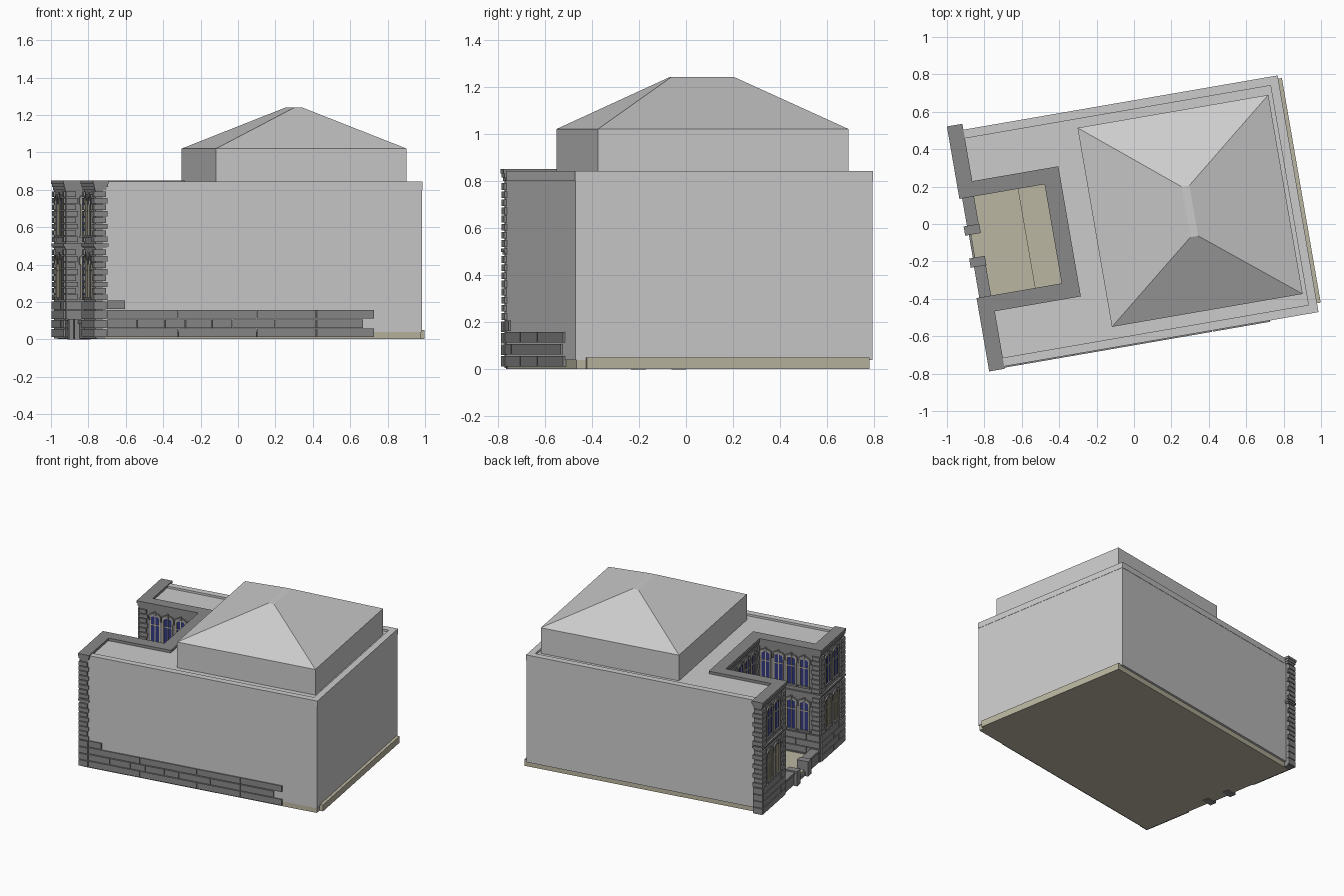
import bpy, bmesh, math
from mathutils import Matrix, Vector

if "Cube" in bpy.data.objects:
    bpy.data.objects.remove(bpy.data.objects["Cube"])

ROT = Matrix.Rotation(math.radians(9.8), 4, 'Z')   # whole building is turned on its plot


def material(name, rgb):
    m = bpy.data.materials.new(name)
    m.diffuse_color = (*rgb, 1)
    m.use_nodes = True
    m.node_tree.nodes["Principled BSDF"].inputs["Base Color"].default_value = m.diffuse_color
    return m


STONE = material("dark_stone", (0.25, 0.25, 0.25))
TAN = material("tan_trim", (0.50, 0.47, 0.36))
GLASS = material("blue_glass", (0.03, 0.04, 0.22))
PANEL = material("olive_panel", (0.22, 0.21, 0.15))


def finish(name, bm, mat=None):
    bmesh.ops.recalc_face_normals(bm, faces=bm.faces)
    bm.transform(ROT)
    me = bpy.data.meshes.new(name)
    bm.to_mesh(me)
    bm.free()
    if mat:
        me.materials.append(mat)
    ob = bpy.data.objects.new(name, me)
    bpy.context.collection.objects.link(ob)


def loft(bm, rings):
    vs = [[bm.verts.new(p) for p in r] for r in rings]
    n = len(vs[0])
    bm.faces.new(vs[0][::-1])
    bm.faces.new(vs[-1])
    for a, b in zip(vs, vs[1:]):
        for i in range(n):
            j = (i + 1) % n
            bm.faces.new((a[i], a[j], b[j], b[i]))


def rect(u0, u1, v0, v1):
    return [(u0, v0), (u1, v0), (u1, v1), (u0, v1)]


def prism(bm, pts, z0, z1):
    loft(bm, [[(u, v, z) for u, v in pts] for z in (z0, z1)])


def box(bm, u0, u1, v0, v1, z0, z1):
    prism(bm, rect(u0, u1, v0, v1), z0, z1)


def shrink(pts, d):
    """Inset a counter-clockwise right-angled outline."""
    out = []
    for i, p in enumerate(pts):
        p = Vector(p)
        a = (p - Vector(pts[i - 1])).normalized()
        b = (Vector(pts[(i + 1) % len(pts)]) - p).normalized()
        out.append(tuple(p + d * Vector((-a.y - b.y, a.x + b.x))))
    return out


class Wall:
    """Draws in wall space: s along the wall, z up, d outward."""
    def __init__(self, p0, p1, n):
        self.p, self.n = Vector(p0), Vector(n)
        self.len = (Vector(p1) - self.p).length
        self.a = (Vector(p1) - self.p).normalized()

    def plate(self, bm, pts, d0, d1):
        ring = lambda d: [(*(self.p + self.a * s + self.n * d), z) for s, z in pts]
        loft(bm, [ring(d0), ring(d1)])

    def block(self, bm, s0, s1, z0, z1, d):
        self.plate(bm, rect(s0, s1, z0, z1), -0.004, d)


# ground slab
bm = bmesh.new()
box(bm, -0.87, 0.885, -0.625, 0.634, 0.002, 0.045)
box(bm, 0.80, 0.912, -0.584, 0.634, 0.002, 0.05)
finish("ground_slab", bm, TAN)

# main body with front court notch, and roof parapet
bm = bmesh.new()
prism(bm, [(-0.84, -0.63), (0.89, -0.63), (0.89, 0.65), (-0.84, 0.65),
           (-0.84, 0.35), (-0.37, 0.35), (-0.37, -0.31), (-0.84, -0.31)], 0.04, 0.828)
finish("main_body", bm)
bm = bmesh.new()
box(bm, -0.82, 0.892, -0.632, -0.585, 0.80, 0.843)
box(bm, -0.82, 0.892, 0.605, 0.652, 0.80, 0.843)
box(bm, 0.845, 0.892, -0.585, 0.605, 0.80, 0.843)
finish("parapet", bm)

# raised roof pavilion
bm = bmesh.new()
base, top = rect(-0.21, 0.825, -0.522, 0.558), rect(0.285, 0.327, -0.121, 0.153)
loft(bm, [[(u, v, z) for u, v in r] for r, z in ((base, 0.81), (base, 1.02), (top, 1.24))])
finish("hipped_roof", bm)

# stone shell around the front court, with cornice and string course
shell = [(-0.897, -0.645), (-0.813, -0.645), (-0.813, -0.333), (-0.346, -0.333),
         (-0.346, 0.373), (-0.813, 0.373), (-0.813, 0.684), (-0.897, 0.684),
         (-0.897, 0.291), (-0.435, 0.291), (-0.435, -0.247), (-0.897, -0.247)]
bm = bmesh.new()
prism(bm, shrink(shell, 0.015), 0.005, 0.835)
finish("court_walls", bm, STONE)
bm = bmesh.new()
for inset, z0, z1 in ((0.009, 0.80, 0.815), (0.004, 0.815, 0.832), (0, 0.832, 0.85)):
    prism(bm, shrink(shell, inset), z0, z1)
finish("cornice", bm, STONE)
bm = bmesh.new()
prism(bm, shrink(shell, 0.008), 0.488, 0.498)
prism(bm, shrink(shell, 0.002), 0.498, 0.512)
finish("string_course", bm, STONE)

stone, trim, glass, panel = (bmesh.new() for _ in range(4))


def arch(c, w, z0, z1, rise, steps=6):
    """Outline open at the foot, with a segmental arched head."""
    head = [(c + w / 2 * math.cos(t), z1 - rise + rise * math.sin(t))
            for t in (math.pi * i / steps for i in range(steps + 1))]
    return [(c + w / 2, z0)] + head + [(c - w / 2, z0)]


def window(wall, c, w, z0, z1, pane):
    opening, frame = arch(c, w, z0, z1, 0.015), arch(c, w + 0.014, z0, z1 + 0.009, 0.018)
    hood = arch(c, w + 0.03, z1 - 0.035, z1 + 0.022, 0.022)
    wall.plate(pane, opening, -0.004, 0.002)
    wall.plate(trim, frame + opening[::-1], -0.004, 0.007)
    wall.plate(stone, hood + arch(c, w + 0.014, z1 - 0.035, z1 + 0.009, 0.018)[::-1], -0.004, 0.010)
    wall.block(stone, c - 0.007, c + 0.007, z1 + 0.005, z1 + 0.032, 0.013)
    wall.block(trim, c - 0.003, c + 0.003, z0, z1, 0.005)
    wall.block(trim, c - w / 2, c + w / 2, z1 - 0.07, z1 - 0.063, 0.005)
    wall.block(stone, c - w / 2 - 0.014, c + w / 2 + 0.014, z0 - 0.014, z0, 0.012)


def quoins(wall, s0, s1, step=0.0):
    for z_from, count in ((0.21, 8), (0.52, 8)):
        for i in range(count):
            z = z_from + i * 0.0345
            wall.block(stone, s0, s1 - step * (i % 2), z, z + 0.029, 0.011)


def base_courses(wall, rows=4):
    for r in range(rows):
        z, s = 0.012 + r * 0.049, 0
        cut = 0.10 if r % 2 else 0.18
        while s < wall.len - 0.005:
            e = min(s + cut, wall.len)
            wall.block(stone, s, e - 0.004, z, z + 0.044, 0.012)
            s, cut = e, 0.18


# wall, window count, first and last s of the window zone, window width, lower pane
walls = [
    (Wall((-0.882, -0.63), (-0.882, -0.262), (-1, 0)), 2, 0.065, 0.303, 0.07, panel),
    (Wall((-0.882, 0.669), (-0.882, 0.306), (-1, 0)), 2, 0.065, 0.298, 0.07, panel),
    (Wall((-0.882, -0.262), (-0.42, -0.262), (0, 1)), 4, 0.07, 0.455, 0.06, glass),
    (Wall((-0.882, 0.306), (-0.42, 0.306), (0, -1)), 4, 0.07, 0.455, 0.06, glass),
    (Wall((-0.42, -0.262), (-0.42, 0.306), (-1, 0)), 5, 0.03, 0.538, 0.065, glass),
]
for wall, n, a, b, w, low in walls:
    pitch = (b - a) / n
    for i in range(n):
        c = a + pitch * (i + 0.5)
        window(wall, c, w, 0.225, 0.435, low)
        window(wall, c, w, 0.555, 0.755, glass)
    base_courses(wall)
    quoins(wall, 0, a - 0.005, 0.01)
    if n == 2:
        # far corner of each wing front
        for z_from in (0.21, 0.52):
            for i in range(8):
                z = z_from + i * 0.0345
                wall.block(stone, b + 0.005 + 0.01 * (i % 2), wall.len, z, z + 0.029, 0.011)

# corner returns on the outer sides
for v, n in ((-0.63, -1), (0.669, 1)):
    ret = Wall((-0.893, v), (-0.82, v), (0, n))
    quoins(ret, 0, 0.073, 0.008)
    base_courses(ret)

finish("stone_blocks", stone, STONE)
finish("window_frames", trim, TAN)
finish("window_glass", glass, GLASS)
finish("lower_panels", panel, PANEL)

# long stone plinth along one side
bm = bmesh.new()
side = Wall((-0.82, -0.63), (0.89, -0.63), (0, -1))
rows = ((0.012, (0, 0.387, 0.813, 1.138, 1.452)),
        (0.062, (0, 0.163, 0.316, 0.427, 0.57, 0.68, 0.914, 1.138, 1.391)),
        (0.113, (0, 0.387, 0.813, 1.138, 1.452)),
        (0.163, (0, 0.10)))
for z, cuts in rows:
    for s0, s1 in zip(cuts, cuts[1:]):
        side.block(bm, s0, s1 - 0.004, z, z + 0.045, 0.009)
finish("side_plinth", bm, STONE)

# court floor, low front walls, gate posts and threshold
bm = bmesh.new()
box(bm, -0.83, -0.58, -0.262, 0.306, 0.03, 0.05)
box(bm, -0.58, -0.41, -0.262, 0.306, 0.03, 0.06)
finish("court_floor", bm, TAN)
bm = bmesh.new()
for v0, v1, post in ((0.117, 0.31, 0.117), (-0.265, -0.057, -0.057)):
    box(bm, -0.875, -0.825, v0, v1, 0.005, 0.085)
    box(bm, -0.882, -0.818, v0, v1, 0.085, 0.10)
    box(bm, -0.90, -0.815, post - 0.025, post + 0.025, 0.0, 0.11)
box(bm, -0.88, -0.82, -0.06, 0.12, 0.005, 0.03)
finish("front_low_wall", bm, STONE)
